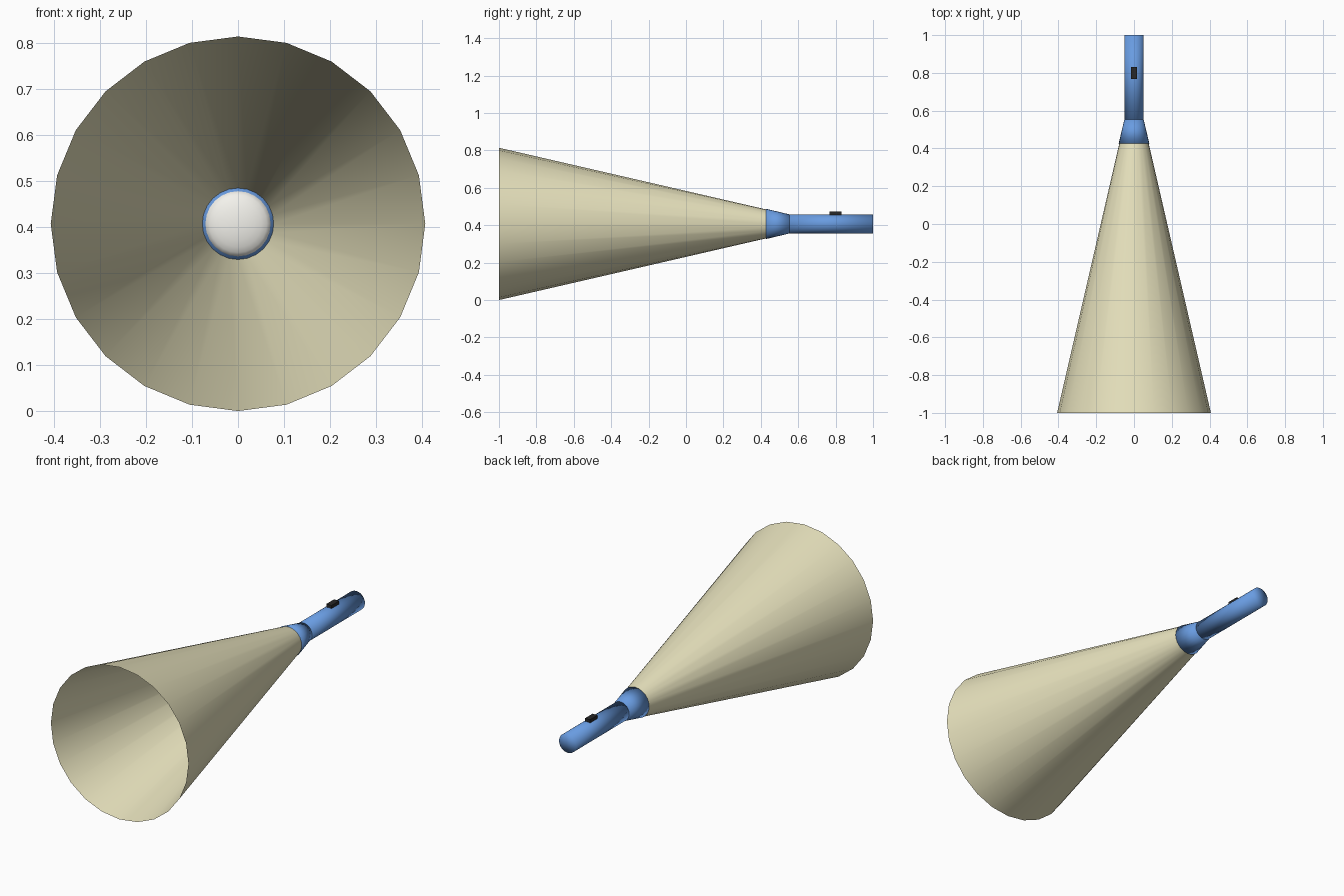
import bpy, bmesh, math

if "Cube" in bpy.data.objects:
    bpy.data.objects.remove(bpy.data.objects["Cube"])

CZ = 0.407   # axis height
SIDES = 24


def material(name, color):
    m = bpy.data.materials.new(name)
    m.diffuse_color = color
    m.use_nodes = True
    m.node_tree.nodes["Principled BSDF"].inputs["Base Color"].default_value = m.diffuse_color
    return m


BLUE = material("blue", (0.14, 0.33, 0.75, 1))
BEAM = material("pale_yellow", (0.80, 0.76, 0.51, 1))
WHITE = material("white", (0.9, 0.89, 0.84, 1))
BLACK = material("black", (0.02, 0.02, 0.02, 1))


def lathe(name, profile, mat):
    """Revolve (y, radius) points about the y axis; radius 0 makes a pole."""
    bm = bmesh.new()
    rings = []
    for y, r in profile:
        if r == 0:
            rings.append([bm.verts.new((0, y, CZ))])
            continue
        angles = [2 * math.pi * i / SIDES for i in range(SIDES)]
        rings.append([bm.verts.new((r * math.sin(a), y, CZ + r * math.cos(a))) for a in angles])
    for a, b in zip(rings, rings[1:]):
        for i in range(SIDES):
            j = (i + 1) % SIDES
            quad = [a[i % len(a)], a[j % len(a)], b[j % len(b)], b[i % len(b)]]
            bm.faces.new(list(dict.fromkeys(quad)))
    bmesh.ops.recalc_face_normals(bm, faces=bm.faces)
    for f in bm.faces:
        f.smooth = True
    me = bpy.data.meshes.new(name)
    bm.to_mesh(me)
    bm.free()
    me.materials.append(mat)
    ob = bpy.data.objects.new(name, me)
    bpy.context.collection.objects.link(ob)
    return ob


# Open cone of light
lathe("light_beam", [(-1, 0.407), (0.43, 0.077)], BEAM)

# Torch handle and flared head
lathe("handle", [(0.55, 0), (0.55, 0.051), (1, 0.051), (1, 0)], BLUE)
lathe("head", [(0.427, 0), (0.427, 0.081), (0.553, 0.051), (0.553, 0)], BLUE)

# Shallow domed lens
dome = [(0.43 - 0.025 * math.cos(t), 0.072 * math.sin(t))
        for t in [math.pi / 2 * i / 6 for i in range(1, 7)]]
lathe("lens", [(0.405, 0)] + dome, WHITE)

# Sliding switch on top of the handle
bpy.ops.mesh.primitive_cube_add(size=1, location=(0, 0.8, CZ + 0.055))
switch = bpy.context.object
switch.name = "switch"
switch.scale = (0.03, 0.065, 0.022)
switch.data.materials.append(BLACK)
